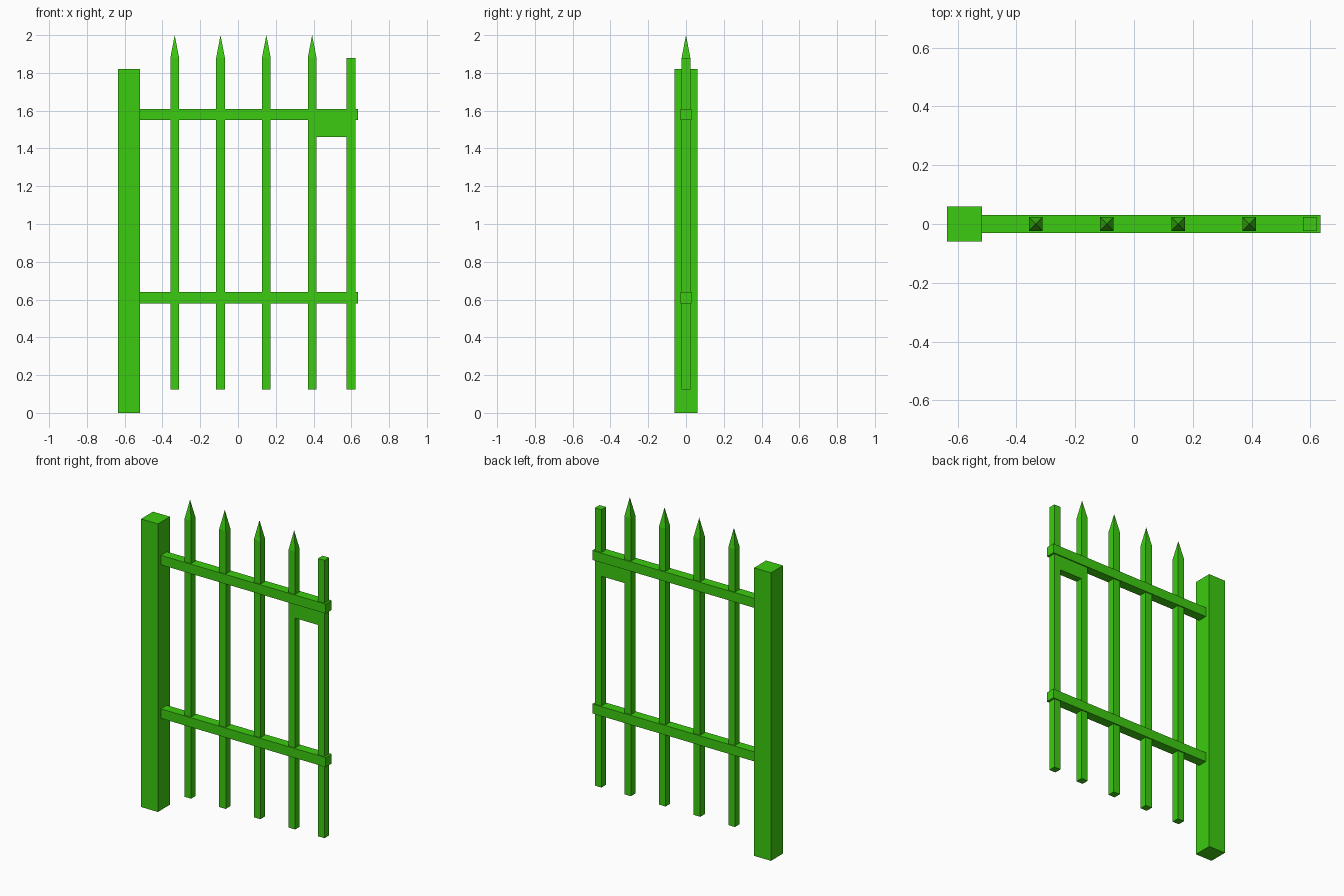
import bpy
import bmesh

old = bpy.data.objects.get("Cube")
if old:
    bpy.data.objects.remove(old, do_unlink=True)

green = bpy.data.materials.new("bright_green")
green.use_nodes = True
COLOR = (0.045, 0.6, 0.005, 1.0)
green.diffuse_color = COLOR
green.node_tree.nodes["Principled BSDF"].inputs["Base Color"].default_value = COLOR


def bar(name, x, y, z, tip=None):
    """Box spanning the (min, max) ranges, with an optional pyramid point."""
    bm = bmesh.new()
    bmesh.ops.create_cube(bm, size=1)
    for v in bm.verts:
        v.co = [r[c > 0] for r, c in zip((x, y, z), v.co)]
    if tip:
        bm.faces.ensure_lookup_table()
        top = max(bm.faces, key=lambda f: f.calc_center_median().z)
        apex = bmesh.ops.poke(bm, faces=[top])["verts"][0]
        apex.co.z = tip
    bmesh.ops.recalc_face_normals(bm, faces=bm.faces)
    mesh = bpy.data.meshes.new(name)
    bm.to_mesh(mesh)
    bm.free()
    mesh.materials.append(green)
    obj = bpy.data.objects.new(name, mesh)
    bpy.context.collection.objects.link(obj)
    return obj


POST_EDGE = -0.518
HALF = 0.023           # half thickness of the pickets
LOW, HIGH = 0.125, 1.88
depth = (-HALF, HALF)

# Hinge post
bar("hinge_post", (-0.636, POST_EDGE), (-0.06, 0.06), (0, 1.82))

# Horizontal rails
for name, z in (("lower_rail", 0.61), ("upper_rail", 1.58)):
    bar(name, (POST_EDGE, 0.634), (-0.03, 0.03), (z - 0.03, z + 0.03))

# Pointed pickets
for i in range(4):
    x = -0.335 + i * 0.2425
    bar(f"picket_{i + 1}", (x - HALF, x + HALF), depth, (LOW, HIGH), tip=2.0)

# Flat-topped end bar
bar("end_bar", (0.598 - HALF, 0.598 + HALF), depth, (LOW, HIGH))

# Latch block under the upper rail
bar("latch_block", (0.392 + HALF, 0.598 - HALF), depth, (1.46, 1.55))
